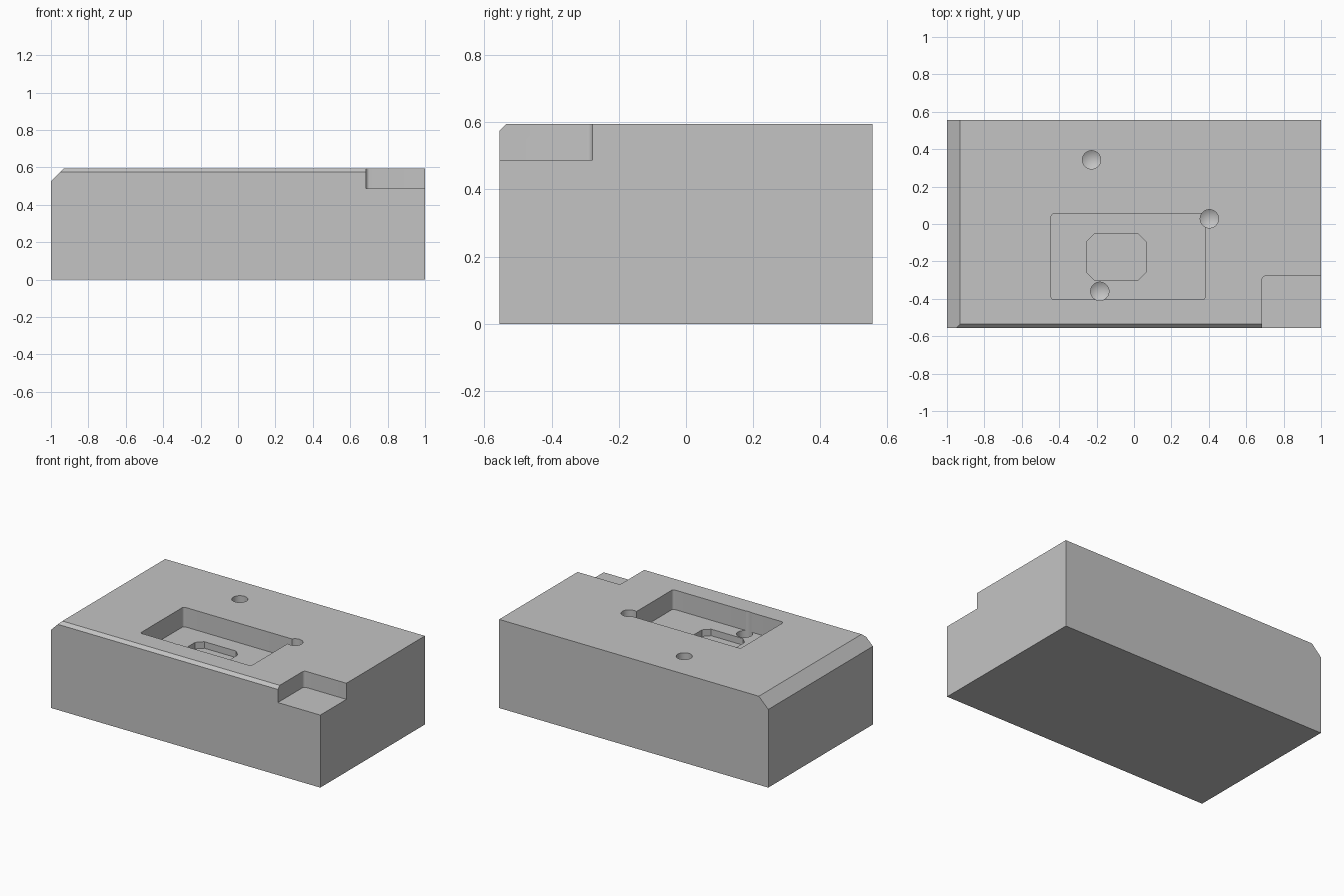
import bpy
import bmesh
from math import sin, cos, pi
from mathutils import Vector

cube = bpy.data.objects.get("Cube")
if cube:
    bpy.data.objects.remove(cube, do_unlink=True)

LENGTH, WIDTH, TOP = 2.0, 1.11, 0.595
POCKET_FLOOR = 0.464

steel = bpy.data.materials.new("plain_grey")
steel.use_nodes = True
grey = (0.55, 0.55, 0.55, 1)
steel.diffuse_color = grey
steel.node_tree.nodes["Principled BSDF"].inputs["Base Color"].default_value = grey


def rounded_rect(x0, x1, y0, y1, r, steps):
    """Outline of a rectangle; steps=1 gives chamfered corners."""
    centres = [(x1 - r, y1 - r), (x0 + r, y1 - r), (x0 + r, y0 + r), (x1 - r, y0 + r)]
    return [(cx + r * cos((q + s / steps) * pi / 2), cy + r * sin((q + s / steps) * pi / 2))
            for q, (cx, cy) in enumerate(centres) for s in range(steps + 1)]


def circle(x, y, r, n=48):
    return [(x + r * cos(2 * pi * i / n), y + r * sin(2 * pi * i / n)) for i in range(n)]


def prism(name, outline, z0, z1, tip=0.0):
    """Upright prism, optionally with a conical point below."""
    bm = bmesh.new()
    base = bm.faces.new([bm.verts.new((x, y, z0)) for x, y in outline])
    grown = bmesh.ops.extrude_face_region(bm, geom=[base], use_keep_orig=True)["geom"]
    bmesh.ops.translate(bm, vec=(0, 0, z1 - z0),
                        verts=[g for g in grown if isinstance(g, bmesh.types.BMVert)])
    if tip:
        point = bmesh.ops.poke(bm, faces=[base])["verts"][0]
        point.co.z -= tip
    bmesh.ops.recalc_face_normals(bm, faces=bm.faces)
    mesh = bpy.data.meshes.new(name)
    bm.to_mesh(mesh)
    bm.free()
    obj = bpy.data.objects.new(name, mesh)
    bpy.context.collection.objects.link(obj)
    mesh.materials.append(steel)
    return obj


def bevel_cut(obj, point, normal):
    """Slice off an edge with a plane and cap the cut."""
    bm = bmesh.new()
    bm.from_mesh(obj.data)
    cut = bmesh.ops.bisect_plane(bm, geom=bm.verts[:] + bm.edges[:] + bm.faces[:],
                                 plane_co=point, plane_no=Vector(normal), clear_outer=True)
    rim = [g for g in cut["geom_cut"] if isinstance(g, bmesh.types.BMEdge)]
    bmesh.ops.contextual_create(bm, geom=rim)
    bmesh.ops.recalc_face_normals(bm, faces=bm.faces)
    bm.to_mesh(obj.data)
    bm.free()


# Main block with its end and front chamfers
hx, hy = LENGTH / 2, WIDTH / 2
block = prism("block", [(-hx, -hy), (hx, -hy), (hx, hy), (-hx, hy)], 0, TOP)
bevel_cut(block, (-hx + 0.07, 0, TOP), (-1, 0, 1))
bevel_cut(block, (0, -hy + 0.02, TOP), (0, -1, 1))

# Corner notch, stepped pocket and drilled holes
over = TOP + 0.1
cutters = [
    prism("notch_cutter", rounded_rect(0.685, 1.2, -0.8, -0.278, 0.018, 6), 0.487, over),
    prism("pocket_cutter", rounded_rect(-0.443, 0.38, -0.405, 0.055, 0.015, 6), POCKET_FLOOR, over),
    prism("recess_cutter", rounded_rect(-0.253, 0.063, -0.3, -0.053, 0.04, 1), 0.42, over),
]
for x, y in [(-0.227, 0.343), (0.403, 0.028), (-0.183, -0.36)]:
    cutters.append(prism("hole_cutter", circle(x, y, 0.049), 0.34, over, tip=0.03))

bpy.ops.object.select_all(action='DESELECT')
bpy.context.view_layer.objects.active = block
block.select_set(True)
for cutter in cutters:
    cutter.hide_render = True
    mod = block.modifiers.new("cut", 'BOOLEAN')
    mod.operation = 'DIFFERENCE'
    mod.solver = 'EXACT'
    mod.object = cutter
    bpy.ops.object.modifier_apply(modifier=mod.name)
    bpy.data.objects.remove(cutter, do_unlink=True)

bpy.ops.object.shade_smooth_by_angle(angle=pi / 7)
